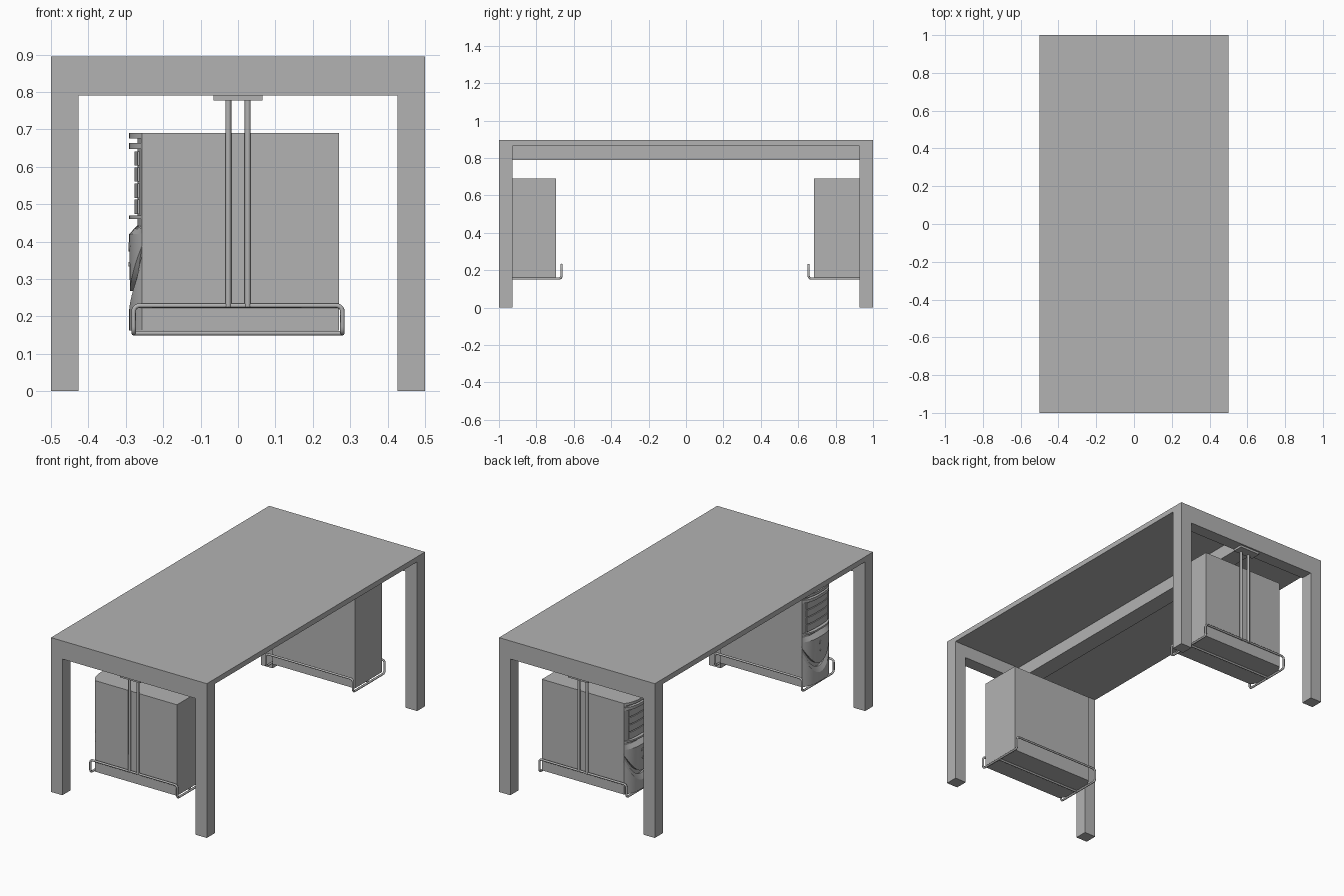
import bpy
import bmesh
import math
from mathutils import Vector

if "Cube" in bpy.data.objects:
    bpy.data.objects.remove(bpy.data.objects["Cube"])

grey = bpy.data.materials.new("plain grey")
grey.diffuse_color = (0.45, 0.45, 0.45, 1)
grey.use_nodes = True
grey.node_tree.nodes["Principled BSDF"].inputs["Base Color"].default_value = grey.diffuse_color


def add_mesh(name, bm, smooth=False):
    bmesh.ops.recalc_face_normals(bm, faces=bm.faces[:])
    me = bpy.data.meshes.new(name)
    bm.to_mesh(me)
    bm.free()
    me.materials.append(grey)
    ob = bpy.data.objects.new(name, me)
    bpy.context.collection.objects.link(ob)
    if smooth:
        bpy.context.view_layer.objects.active = ob
        ob.select_set(True)
        bpy.ops.object.shade_smooth_by_angle(angle=math.radians(30))
        ob.select_set(False)
    return ob


def box(name, lo, hi):
    lo, hi = Vector(lo), Vector(hi)
    bm = bmesh.new()
    bmesh.ops.create_cube(bm, size=1)
    for v in bm.verts:
        v.co = Vector((v.co[i] * (hi[i] - lo[i]) + (lo[i] + hi[i]) / 2 for i in range(3)))
    return add_mesh(name, bm)


def box_y(name, s, x0, x1, y0, y1, z0, z1):
    """Box whose y range is mirrored to the front (-1) or back (+1) end."""
    a, b = sorted((s * y0, s * y1))
    return box(name, (x0, a, z0), (x1, b, z1))


def rod(name, pts, radius, fillet=0.0, closed=False):
    """Round wire along a path with rounded corners."""
    pts = [Vector(p) for p in pts]
    path = []
    for i, p in enumerate(pts):
        if not fillet or (not closed and i in (0, len(pts) - 1)):
            path.append(p)
            continue
        a = p + (pts[i - 1] - p).normalized() * fillet
        b = p + (pts[(i + 1) % len(pts)] - p).normalized() * fillet
        for k in range(6):
            t = k / 5
            path.append(a * (1 - t) ** 2 + p * 2 * t * (1 - t) + b * t * t)
    cu = bpy.data.curves.new(name, "CURVE")
    cu.dimensions = "3D"
    cu.bevel_depth = radius
    cu.bevel_resolution = 2
    cu.use_fill_caps = True
    sp = cu.splines.new("POLY")
    sp.points.add(len(path) - 1)
    for q, p in zip(sp.points, path):
        q.co = (*p, 1)
    sp.use_cyclic_u = closed
    cu.materials.append(grey)
    ob = bpy.data.objects.new(name, cu)
    bpy.context.collection.objects.link(ob)
    bpy.context.view_layer.objects.active = ob
    ob.select_set(True)
    bpy.ops.object.convert(target="MESH")
    bpy.context.object.select_set(False)


def fascia(name, yc, lo, hi, x_lo, x_hi, half=0.125, n=24):
    """Bowed front-panel strip; lo and hi give its edges across the width."""
    bm = bmesh.new()
    rings = []
    for i in range(n + 1):
        u = -1 + 2 * i / n
        y = yc + u * half
        bow = 1 - abs(u * half / 0.125) ** 3
        z0, z1 = lo(u), hi(u)
        front = lambda x: -0.256 + (x + 0.256) * bow - 0.001
        rings.append([bm.verts.new(c) for c in ((-0.25, y, z0), (front(x_lo), y, z0),
                                                (front(x_hi), y, z1), (-0.25, y, z1))])
    for a, b in zip(rings, rings[1:]):
        for k in range(4):
            bm.faces.new((a[k], a[(k + 1) % 4], b[(k + 1) % 4], b[k]))
    bm.faces.new(rings[0])
    bm.faces.new(rings[-1][::-1])
    add_mesh(name, bm, True)


def level(z):
    return lambda u: z


# Table
TOP, LEG = 0.895, 0.073
box("table_top", (-0.5, -1, 0.865), (0.5, 1, TOP))
box("centre_beam", (-0.05, -0.93, 0.79), (0.05, 0.93, 0.866))
for s in (-1, 1):
    box_y("end_rail", s, -0.5, 0.5, 1 - LEG, 1, 0.79, TOP)
    for x0 in (-0.5, 0.5 - LEG):
        box_y("leg", s, x0, x0 + LEG, 1 - LEG, 1, 0, 0.79)

# Computer and hanging cradle at each end
for s in (-1, 1):
    inner, outer = (0.695, 0.945) if s < 0 else (0.685, 0.935)
    yc = s * (inner + outer) / 2
    box_y("computer_case", s, -0.255, 0.27, inner, outer, 0.162, 0.69)

    # Front panel: backing, handle cap with groove, lip
    fascia("panel_backing", yc, level(0.162), level(0.69), -0.268, -0.268)
    fascia("panel_frame_top", yc, level(0.675), level(0.69), -0.29, -0.29)
    fascia("panel_frame_lip", yc, level(0.647), level(0.664), -0.29, -0.29)
    fascia("panel_mid_lip", yc, level(0.46), level(0.47), -0.29, -0.29)
    # Drive bay covers
    for i in range(4):
        z = 0.474 + i * 0.043
        fascia("drive_bay", yc, level(z), level(z + 0.038), -0.276, -0.276, 0.095)
    # Lower panel split by a smile-shaped groove
    smile = lambda base: (lambda u: base + 0.12 * u * u)
    fascia("control_panel", yc, smile(0.268), level(0.42), -0.288, -0.29)
    fascia("control_panel_slope", yc, level(0.42), level(0.45), -0.29, -0.262)
    fascia("lower_panel", yc, level(0.162), smile(0.215), -0.29, -0.29)
    fascia("lower_panel_slope", yc, smile(0.215), smile(0.245), -0.29, -0.276)
    # Power button and ports
    for z, r in ((0.385, 0.012), (0.34, 0.006)):
        rod("button", [(-0.28, yc, z), (-0.293, yc, z)], r)

    # Cradle: wire frame, under wire, hanging posts, mounting plate
    yi, yo, x = s * (inner - 0.03), s * (outer + 0.01), 0.279
    lo, hi = 0.155, 0.229
    rod("cradle_frame", [(-x, yi, lo), (-x, yi, hi), (x, yi, hi), (x, yi, lo),
                         (x, yo, lo), (x, yo, hi), (-x, yo, hi), (-x, yo, lo)],
        0.006, 0.018, True)
    rod("cradle_under_wire", [(-x, yc, lo), (x, yc, lo)], 0.006)
    for px in (-0.026, 0.026):
        rod("hanging_post", [(px, yo, hi - 0.004), (px, yo, 0.785)], 0.008)
    box_y("mounting_plate", s, -0.065, 0.065, 0.93, 0.99, 0.777, 0.792)
